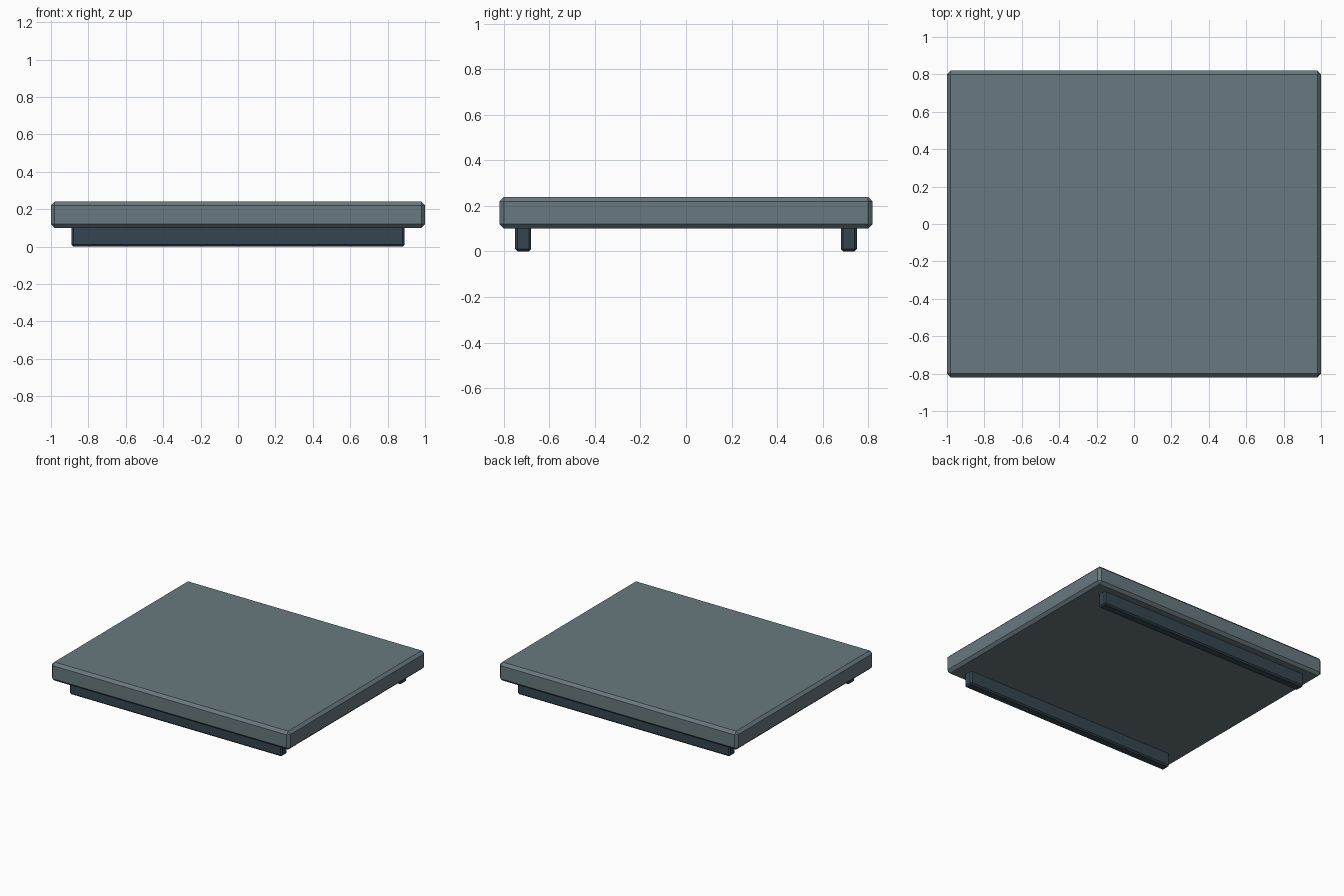
import bpy
import bmesh

if "Cube" in bpy.data.objects:
    bpy.data.objects.remove(bpy.data.objects["Cube"])


def material(name, color):
    mat = bpy.data.materials.new(name)
    mat.diffuse_color = (*color, 1)
    mat.use_nodes = True
    mat.node_tree.nodes["Principled BSDF"].inputs["Base Color"].default_value = mat.diffuse_color
    return mat


def chamfered_box(name, center, size, chamfer, mat):
    mesh = bpy.data.meshes.new(name)
    bm = bmesh.new()
    bmesh.ops.create_cube(bm, size=1)
    bmesh.ops.scale(bm, vec=size, verts=bm.verts)
    bmesh.ops.bevel(bm, geom=bm.edges[:], offset=chamfer, segments=1,
                    affect='EDGES', profile=0.5)
    bm.to_mesh(mesh)
    bm.free()
    mesh.materials.append(mat)
    obj = bpy.data.objects.new(name, mesh)
    obj.location = center
    bpy.context.collection.objects.link(obj)
    return obj


slab_grey = material("slab_grey", (0.14, 0.19, 0.21))
runner_dark = material("runner_dark", (0.035, 0.06, 0.08))

# Main slab
chamfered_box("slab", (0, 0, 0.17), (2.0, 1.64, 0.14), 0.02, slab_grey)

# Two support runners, sunk slightly into the slab
for name, side in (("front_runner", -1), ("back_runner", 1)):
    chamfered_box(name, (0, side * 0.715, 0.056), (1.78, 0.07, 0.112),
                  0.01, runner_dark)
